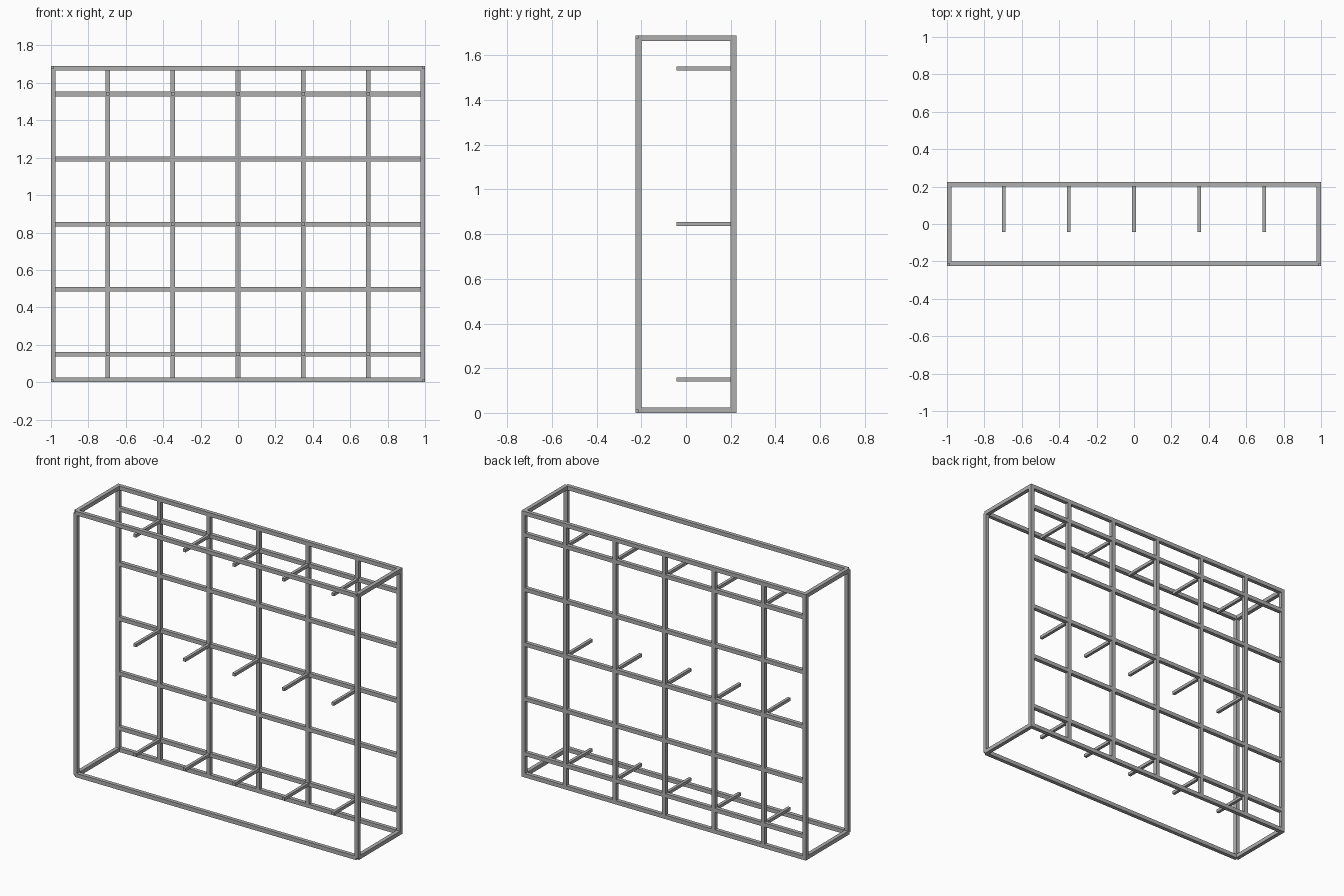
import bpy

if "Cube" in bpy.data.objects:
    bpy.data.objects.remove(bpy.data.objects["Cube"], do_unlink=True)

# Overall size, bar thickness and grid spacing
HALF_W, HALF_D, HEIGHT = 1.0, 0.225, 1.69
BAR, PEG, STEP = 0.025, 0.019, 0.348
H = BAR / 2
MID = HEIGHT / 2
IN_X, BACK_Y = HALF_W - BAR, HALF_D - H

steel = bpy.data.materials.new("grey steel")
steel.use_nodes = True
steel.diffuse_color = (0.43, 0.43, 0.43, 1)
steel.node_tree.nodes["Principled BSDF"].inputs["Base Color"].default_value = (0.43, 0.43, 0.43, 1)


def box(name, x, y, z):
    """Box from (min, max) ranges on each axis."""
    bpy.ops.mesh.primitive_cube_add(size=1, location=[(a + b) / 2 for a, b in (x, y, z)])
    obj = bpy.context.object
    obj.name = name
    obj.scale = [b - a for a, b in (x, y, z)]
    bpy.ops.object.transform_apply(location=False, rotation=False, scale=True)
    obj.data.materials.append(steel)


def around(c, t=BAR):
    return (c - t / 2, c + t / 2)


# Outer frame: front bars stop at the corner centre lines, leaving small notched corners
for level, z in (("bottom", H), ("top", HEIGHT - H)):
    box("front_rail_" + level, (H - HALF_W, HALF_W - H), around(-BACK_Y), around(z))
    box("back_rail_" + level, (-HALF_W, HALF_W), around(BACK_Y), around(z))
    for side, s in (("left", 1), ("right", -1)):
        box(f"side_rail_{side}_{level}", around(s * (HALF_W - H)), (-BACK_Y, BACK_Y), around(z))

for side, s in (("left", 1), ("right", -1)):
    x = around(s * (HALF_W - H))
    box("front_post_" + side, x, around(-BACK_Y), (H, HEIGHT - H))
    box("back_post_" + side, x, around(BACK_Y), (BAR, HEIGHT - BAR))

# Back grid of uprights and crossbars, with pegs on alternate crossbars
for i in range(-2, 3):
    box("grid_upright", around(i * STEP), around(BACK_Y), (BAR, HEIGHT - BAR))
    box("grid_crossbar", (-IN_X, IN_X), around(BACK_Y), around(MID + i * STEP))
    for row in (-2, 0, 2):
        box("peg", around(i * STEP, PEG), (-0.043, BACK_Y), around(MID + row * STEP, PEG))
